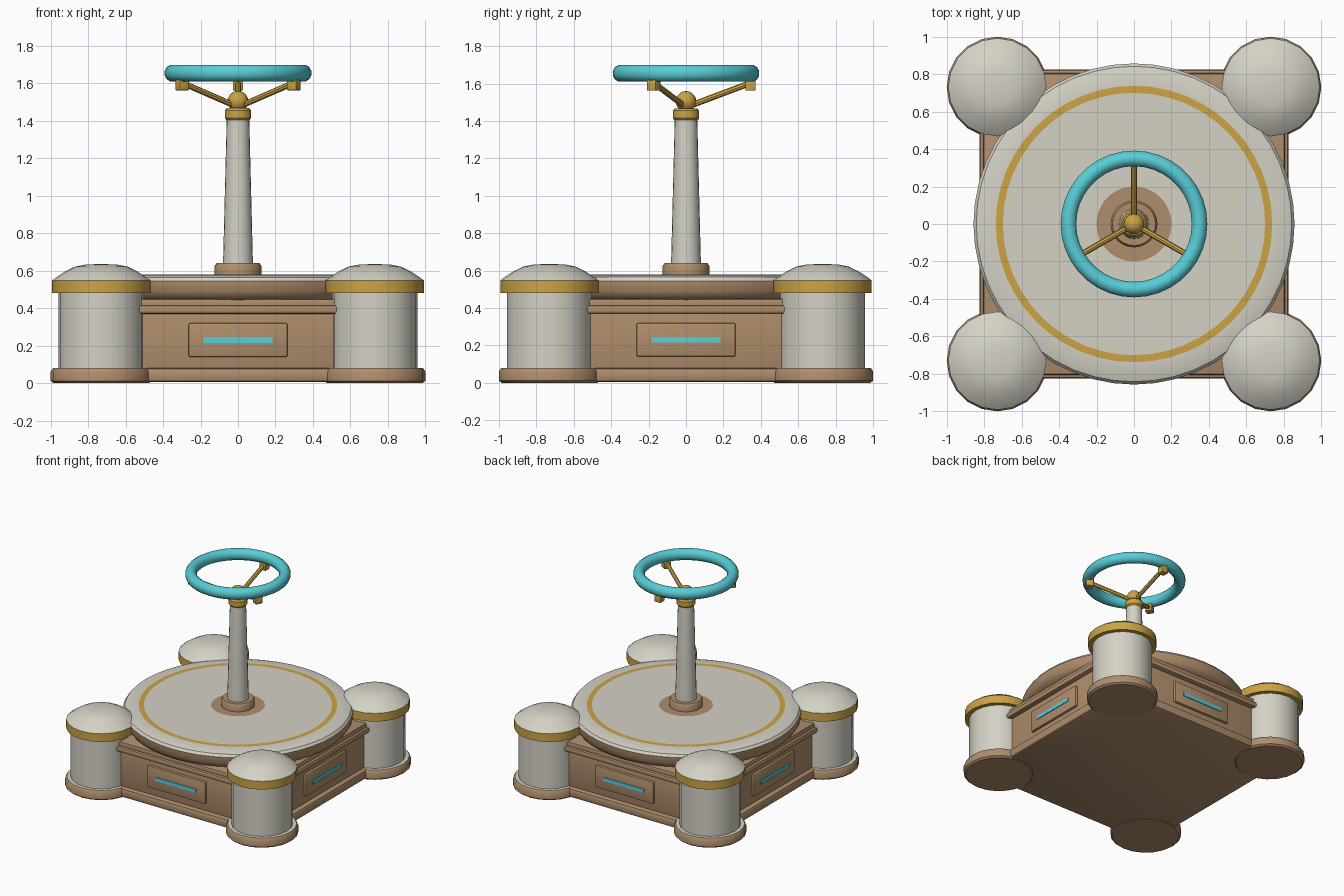
import bpy, bmesh
from math import radians, sin, cos, tau
from mathutils import Vector, Matrix

if "Cube" in bpy.data.objects:
    bpy.data.objects.remove(bpy.data.objects["Cube"], do_unlink=True)


def make_material(name, rgb):
    m = bpy.data.materials.new(name)
    m.use_nodes = True
    m.diffuse_color = (*rgb, 1)
    m.node_tree.nodes["Principled BSDF"].inputs["Base Color"].default_value = (*rgb, 1)
    return m


WHITE = make_material("warm white", (0.66, 0.64, 0.56))
BROWN = make_material("tan brown", (0.43, 0.27, 0.15))
GOLD = make_material("gold", (0.60, 0.37, 0.06))
CYAN = make_material("turquoise", (0.10, 0.61, 0.68))
parts = []


def finish(bm, name, mats):
    bmesh.ops.recalc_face_normals(bm, faces=bm.faces)
    me = bpy.data.meshes.new(name)
    bm.to_mesh(me)
    bm.free()
    for m in mats:
        me.materials.append(m)
    ob = bpy.data.objects.new(name, me)
    bpy.context.collection.objects.link(ob)
    parts.append(ob)
    return ob


def lathe(name, profile, sides):
    """Turn (radius, z, material of the band up to the next point) around z."""
    mats = []
    for p in profile:
        if p[2] not in mats:
            mats.append(p[2])
    bm = bmesh.new()
    rings = []
    for r, z, _ in profile:
        if r == 0:
            rings.append([bm.verts.new((0, 0, z))] * sides)
        else:
            rings.append([bm.verts.new((r * cos(tau * i / sides), r * sin(tau * i / sides), z))
                          for i in range(sides)])
    for k in range(len(rings) - 1):
        a, b = rings[k], rings[k + 1]
        for i in range(sides):
            j = (i + 1) % sides
            corners = list(dict.fromkeys((a[i], a[j], b[j], b[i])))
            bm.faces.new(corners).material_index = mats.index(profile[k][2])
    return finish(bm, name, mats)


def box(name, size, centre, mat, bevel=0.0, turn=0.0):
    bm = bmesh.new()
    bmesh.ops.create_cube(bm, size=1, matrix=Matrix.Diagonal((*size, 1)))
    if bevel:
        bmesh.ops.bevel(bm, geom=bm.edges[:], offset=bevel, segments=2, profile=0.5, affect='EDGES')
    bmesh.ops.transform(bm, verts=bm.verts,
                        matrix=Matrix.Rotation(turn, 4, 'Z') @ Matrix.Translation(centre))
    return finish(bm, name, [mat])


def rod(name, start, end, radius, mat, sides=8):
    start, end = Vector(start), Vector(end)
    axis = end - start
    bm = bmesh.new()
    bmesh.ops.create_cone(bm, cap_ends=True, segments=sides, radius1=radius, radius2=radius,
                          depth=axis.length)
    bmesh.ops.transform(bm, verts=bm.verts, matrix=Matrix.Translation((start + end) / 2)
                        @ axis.to_track_quat('Z', 'Y').to_matrix().to_4x4())
    return finish(bm, name, [mat])


# Square body: plinth, walls and stepped cornice
for name, half, low, high, bevel in (("body_plinth", 0.825, 0.005, 0.08, 0.02),
                                     ("body_walls", 0.785, 0.06, 0.45, 0.005),
                                     ("body_cornice", 0.825, 0.37, 0.415, 0.015),
                                     ("body_top_step", 0.805, 0.40, 0.45, 0.01)):
    box(name, (2 * half, 2 * half, high - low), (0, 0, (low + high) / 2), BROWN, bevel)

# Raised panel with a light strip on each side
for i, side in enumerate(("front", "left", "back", "right")):
    turn = i * tau / 4
    box(side + "_panel", (0.53, 0.04, 0.18), (0, -0.785, 0.23), BROWN, 0.01, turn)
    box(side + "_light_strip", (0.37, 0.012, 0.03), (0, -0.805, 0.23), CYAN, 0, turn)

# Corner posts with foot, drum, band and dome cap
for fb, y in (("front", -0.73), ("back", 0.73)):
    for lr, x in (("left", 0.73), ("right", -0.73)):
        post = lathe(f"{fb}_{lr}_post", [
            (0, 0, BROWN), (0.255, 0, BROWN), (0.27, 0.012, BROWN), (0.27, 0.062, BROWN),
            (0.258, 0.08, WHITE), (0.228, 0.08, WHITE), (0.228, 0.48, GOLD),
            (0.262, 0.48, GOLD), (0.262, 0.548, WHITE), (0.245, 0.562, WHITE),
            (0.195, 0.595, WHITE), (0.14, 0.622, WHITE), (0.085, 0.633, WHITE),
            (0, 0.636, WHITE)], 20)
        post.location = (x, y, 0)

# Round platform with painted rings
lathe("platform", [
    (0, 0.435, BROWN), (0.78, 0.435, BROWN), (0.83, 0.455, BROWN), (0.855, 0.49, BROWN),
    (0.857, 0.545, WHITE), (0.842, 0.565, WHITE), (0.80, 0.577, WHITE), (0.738, 0.58, GOLD),
    (0.70, 0.58, WHITE), (0.20, 0.58, BROWN), (0, 0.58, BROWN)], 48)

# Steering column
lathe("column_foot", [
    (0, 0.575, BROWN), (0.125, 0.575, BROWN), (0.125, 0.625, BROWN), (0.115, 0.64, BROWN),
    (0, 0.64, BROWN)], 24)
lathe("column", [(0, 0.63, WHITE), (0.08, 0.63, WHITE), (0.06, 1.42, WHITE), (0, 1.42, WHITE)], 20)
lathe("column_collar", [
    (0, 1.405, GOLD), (0.062, 1.405, GOLD), (0.07, 1.415, GOLD), (0.07, 1.455, GOLD),
    (0.06, 1.468, GOLD), (0, 1.468, GOLD)], 20)
bm = bmesh.new()
bmesh.ops.create_uvsphere(bm, u_segments=16, v_segments=10, radius=0.055,
                          matrix=Matrix.Translation((0, 0, 1.505)))
finish(bm, "hub_ball", [GOLD])

# Spokes with end blocks under the rim
for i, label in enumerate(("back", "right", "left")):
    a = radians(90 + 120 * i)
    d = Vector((cos(a), sin(a), 0))
    rod(label + "_spoke", d * 0.03 + Vector((0, 0, 1.485)), d * 0.33 + Vector((0, 0, 1.598)),
        0.016, GOLD)
    box(label + "_spoke_block", (0.055, 0.055, 0.06), (0.345, 0, 1.593), GOLD, 0.004, a)

# Wheel rim
rim = [(0.35 + 0.043 * cos(tau * (k + 0.5) / 12), 1.655 + 0.046 * sin(tau * (k + 0.5) / 12), CYAN)
       for k in range(12)]
lathe("wheel_rim", rim + rim[:1], 36)

# Smooth round surfaces and keep hard edges
bpy.ops.object.select_all(action='DESELECT')
for ob in parts:
    bm = bmesh.new()
    bm.from_mesh(ob.data)
    bmesh.ops.remove_doubles(bm, verts=bm.verts, dist=0.0001)
    bmesh.ops.recalc_face_normals(bm, faces=bm.faces)
    bm.to_mesh(ob.data)
    bm.free()
    ob.select_set(True)
bpy.context.view_layer.objects.active = parts[0]
bpy.ops.object.shade_smooth_by_angle(angle=radians(35))
